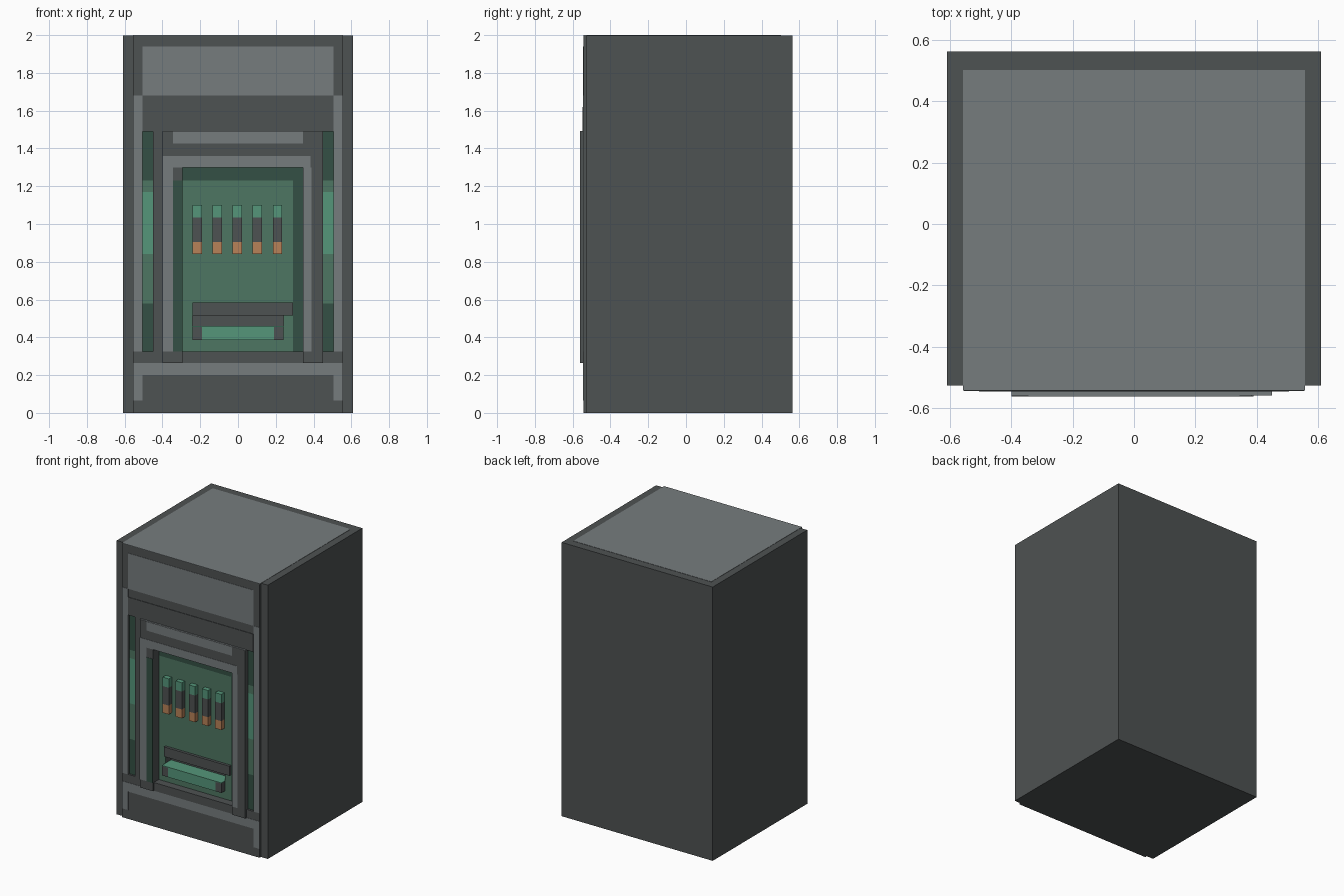
import bpy

if "Cube" in bpy.data.objects:
    bpy.data.objects.remove(bpy.data.objects["Cube"])


def material(name, rgb):
    m = bpy.data.materials.new(name)
    m.diffuse_color = (*rgb, 1)
    m.use_nodes = True
    m.node_tree.nodes["Principled BSDF"].inputs["Base Color"].default_value = m.diffuse_color
    return m


DARK = material("dark_grey", (0.076, 0.084, 0.085))
LIGHT = material("light_grey", (0.182, 0.202, 0.208))
BRIGHT = material("bright_green", (0.091, 0.305, 0.195))
GREEN = material("mid_green", (0.076, 0.181, 0.122))
DEEP = material("deep_green", (0.034, 0.080, 0.058))
ORANGE = material("orange", (0.479, 0.223, 0.098))


def box(name, mat, x0, x1, y0, y1, z0, z1):
    """Box given by its limits on each axis."""
    bpy.ops.mesh.primitive_cube_add(size=1)
    ob = bpy.context.object
    ob.name = name
    for v in ob.data.vertices:
        v.co = ((x0 + x1) / 2 + v.co.x * (x1 - x0),
                (y0 + y1) / 2 + v.co.y * (y1 - y0),
                (z0 + z1) / 2 + v.co.z * (z1 - z0))
    ob.data.materials.append(mat)
    return ob


def plate(name, mat, y, x0, x1, z0, z1):
    """Thin painted plate lying on a front-facing surface at depth y."""
    return box(name, mat, x0, x1, y - 0.002, y + 0.001, z0, z1)


def cut(ob, name, *limits):
    cutter = box(name, DARK, *limits)
    cutter.hide_render = True
    cutter.hide_viewport = True
    mod = ob.modifiers.new(name, 'BOOLEAN')
    mod.operation = 'DIFFERENCE'
    mod.solver = 'EXACT'
    mod.object = cutter


BODY, FACE, DOOR, BACK = -0.527, -0.543, -0.560, -0.49

# Cabinet body with control window and dispensing slot
body = box("cabinet_body", DARK, -0.61, 0.61, BODY, 0.563, 0, 1.998)
cut(body, "window_cutter", -0.295, 0.345, -0.7, BACK, 0.325, 1.30)
cut(body, "slot_cutter", -0.24, 0.24, -0.6, -0.43, 0.455, 0.53)
box("top_panel", LIGHT, -0.557, 0.557, FACE, 0.503, 1.996, 2.0)

# Front frame
box("front_header", DARK, -0.555, 0.555, FACE, BODY, 1.49, 1.998)
box("front_base", DARK, -0.555, 0.555, FACE, BODY, 0, 0.325)
box("lintel", DARK, -0.505, 0.505, FACE - 0.004, BODY, 1.49, 1.62)
plate("header_panel", LIGHT, FACE, -0.505, 0.505, 1.68, 1.94)
plate("base_strip", LIGHT, FACE, -0.505, 0.505, 0.20, 0.265)
for side, s in (("left", -1), ("right", 1)):
    def span(a, b):
        return sorted((s * a, s * b))
    box(side + "_stile", DARK, *span(0.505, 0.555), FACE, BODY, 0.325, 1.49)
    plate(side + "_stile_strip", LIGHT, FACE, *span(0.505, 0.555), 0.325, 1.68)
    plate(side + "_base_strip", LIGHT, FACE, *span(0.505, 0.555), 0.065, 0.265)
    # Green side lights, banded by height
    bands = ((0.325, 0.58, DEEP), (0.58, 0.84, GREEN), (0.84, 1.17, BRIGHT),
             (1.17, 1.23, GREEN), (1.23, 1.49, DEEP))
    for i, (a, b, m) in enumerate(bands):
        plate(f"{side}_light_{i}", m, BODY, *span(0.45, 0.505), a, b)

# Raised door surround
box("left_column", DARK, -0.45, -0.40, FACE, BODY, 0.265, 1.49)
box("door_left_bar", DARK, -0.40, -0.295, DOOR, BODY, 0.265, 1.49)
box("door_right_bar", DARK, 0.345, 0.45, DOOR, BODY, 0.265, 1.49)
box("door_top_bar", DARK, -0.295, 0.345, DOOR, BODY, 1.30, 1.49)
box("door_bottom_bar", DARK, -0.295, 0.345, -0.55, BODY, 0.265, 0.325)
plate("door_top_patch", LIGHT, DOOR, -0.345, 0.345, 1.425, 1.49)
box("door_top_cap", LIGHT, -0.40, 0.45, DOOR, FACE, 1.489, 1.492)
plate("door_upper_strip", LIGHT, DOOR, -0.40, 0.385, 1.30, 1.36)
plate("door_left_strip", LIGHT, DOOR, -0.40, -0.345, 0.325, 1.30)
plate("door_left_inner_strip", DEEP, DOOR, -0.345, -0.295, 0.325, 1.23)
plate("door_right_strip", LIGHT, DOOR, 0.345, 0.39, 0.325, 1.30)

# Recessed control panel, left open at the slot
plate("panel_top_border", DEEP, BACK, -0.295, 0.345, 1.23, 1.30)
plate("panel_right_border", DEEP, BACK, 0.29, 0.345, 0.325, 1.23)
plate("panel_upper", GREEN, BACK, -0.295, 0.29, 0.53, 1.23)
plate("panel_lower", GREEN, BACK, -0.295, 0.29, 0.325, 0.455)
plate("panel_left_of_slot", GREEN, BACK, -0.295, -0.24, 0.455, 0.53)
plate("panel_right_of_slot", GREEN, BACK, 0.24, 0.29, 0.455, 0.53)

# Selector buttons in three coloured sections
for i in range(5):
    x = -0.24 + i * 0.106
    for part, m, a, b in (("top", BRIGHT, 1.035, 1.10),
                          ("middle", DARK, 0.905, 1.035),
                          ("bottom", ORANGE, 0.84, 0.905)):
        box(f"button_{i}_{part}", m, x, x + 0.05, -0.527, BACK, a, b)

# Dispensing slot hood and tray
box("slot_hood", DARK, -0.24, 0.29, -0.512, BACK, 0.515, 0.585)
box("tray_shelf", BRIGHT, -0.24, 0.24, -0.535, -0.43, 0.454, 0.459)
box("tray_front", BRIGHT, -0.19, 0.19, -0.533, BACK, 0.385, 0.455)
box("tray_left_end", DARK, -0.24, -0.19, -0.533, BACK, 0.385, 0.455)
box("tray_right_end", DARK, 0.19, 0.24, -0.533, BACK, 0.385, 0.455)
